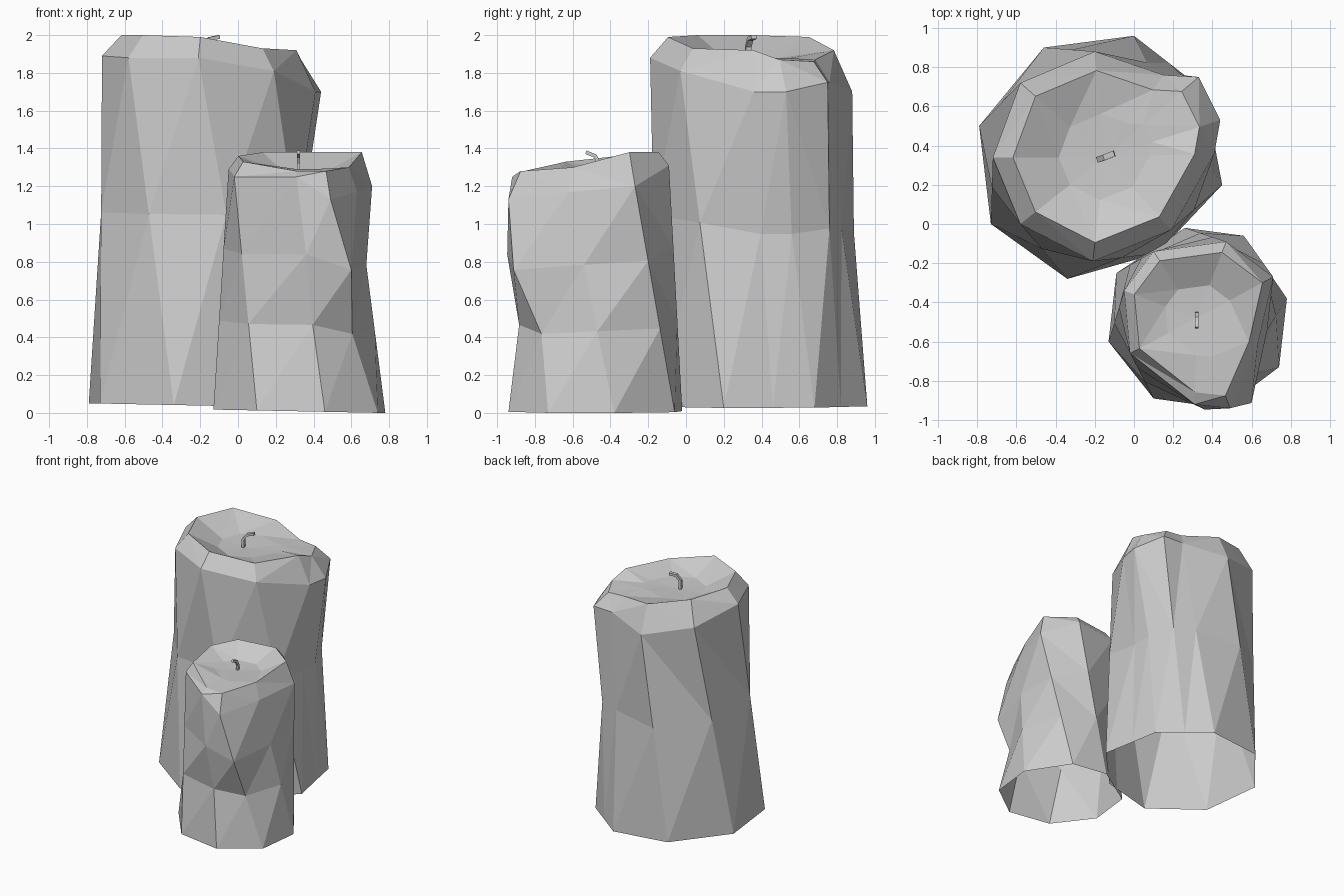
import bpy
import bmesh
from mathutils import Vector

default_cube = bpy.data.objects.get("Cube")
if default_cube:
    bpy.data.objects.remove(default_cube, do_unlink=True)


def make_material(name, color):
    material = bpy.data.materials.new(name)
    material.use_nodes = True
    material.diffuse_color = color
    material.node_tree.nodes["Principled BSDF"].inputs["Base Color"].default_value = color
    return material


wax_grey = make_material("wax grey", (0.6, 0.6, 0.6, 1))


def add_object(name, bm, material):
    mesh = bpy.data.meshes.new(name)
    bm.to_mesh(mesh)
    bm.free()
    mesh.materials.append(material)
    obj = bpy.data.objects.new(name, mesh)
    bpy.context.collection.objects.link(obj)
    return obj


def bridge(bm, lower, upper):
    """Join two rings of vertices with a band of faces."""
    count = len(lower)
    for i in range(count):
        j = (i + 1) % count
        bm.faces.new((lower[i], lower[j], upper[j], upper[i]))


def make_candle(name, columns, center, inset, foot_z, dip_z, waists):
    """Columns hold shoulder (x, y, z), foot (x, y) and rim height, going round
    from the left. Each waist is (height fraction, {column: radial push})."""
    center = Vector(center)
    bm = bmesh.new()
    shoulders = [Vector(column[0]) for column in columns]
    feet = [Vector((*column[1], foot_z - 0.02 * column[1][0])) for column in columns]

    # Wall: foot, waists and shoulder, leaning from one outline to the other
    outlines = [feet]
    for fraction, pushes in waists:
        outline = []
        for i, (foot, shoulder) in enumerate(zip(feet, shoulders)):
            point = foot.lerp(shoulder, fraction)
            outward = Vector((point.x - center.x, point.y - center.y, 0)).normalized()
            outline.append(point + outward * pushes.get(i, 0))
        outlines.append(outline)
    outlines.append(shoulders)

    # Bevelled rim and the melted dip inside it
    rim, dip = [], []
    for shoulder, column in zip(shoulders, columns):
        edge = center.lerp(shoulder, inset)
        rim.append(Vector((edge.x, edge.y, column[2])))
        pool = center.lerp(shoulder, inset * 0.5)
        dip.append(Vector((pool.x, pool.y, dip_z + 0.01)))
    outlines += [rim, dip]

    rings = [[bm.verts.new(point) for point in outline] for outline in outlines]
    for lower, upper in zip(rings, rings[1:]):
        bridge(bm, lower, upper)
    middle = bm.verts.new((center.x, center.y, dip_z))
    last = rings[-1]
    for i, vert in enumerate(last):
        bm.faces.new((vert, last[(i + 1) % len(last)], middle))
    bmesh.ops.triangulate(bm, faces=bm.faces[:], quad_method="SHORT_EDGE")
    return add_object(name, bm, wax_grey)


def make_wick(name, path, side, width, depth):
    """Sweep a small rectangle along a bent path; side is the width direction."""
    bm = bmesh.new()
    points = [Vector(point) for point in path]
    side = Vector(side).normalized()
    rings = []
    for i, point in enumerate(points):
        along = (points[min(i + 1, len(points) - 1)] - points[max(i - 1, 0)]).normalized()
        across = along.cross(side).normalized()
        corners = [(-1, -1), (1, -1), (1, 1), (-1, 1)]
        rings.append([bm.verts.new(point + side * a * width / 2 + across * b * depth / 2)
                      for a, b in corners])
    for lower, upper in zip(rings, rings[1:]):
        bridge(bm, lower, upper)
    bm.faces.new(rings[0][::-1])
    bm.faces.new(rings[-1])
    bmesh.ops.recalc_face_normals(bm, faces=bm.faces[:])
    return add_object(name, bm, wax_grey)


# Tall candle at the back
tall_columns = [
    ((-.72, .34, 1.89), (-.73, 0), 2),
    ((-.58, 0, 1.88), (-.34, -.28), 2),
    ((-.21, -.19, 1.88), (.12, -.15), 1.99),
    ((.19, -.03, 1.81), (.45, .2), 1.93),
    ((.41, .36, 1.7), (.4, .46), 1.92),
    ((.44, .53, 1.7), (.36, .68), 1.87),
    ((.33, .75, 1.75), (.18, .82), 1.86),
    ((.15, .76, 1.75), (0, .96), 1.87),
    ((-.2, .88, 1.7), (-.46, .9), 1.92),
    ((-.58, .72, 1.8), (-.79, .5), 1.99),
]
make_candle("tall_candle", tall_columns, (-.15, .34, 0), .82, .035, 1.87,
            [(.55, {4: -.08, 5: -.09, 6: -.03, 7: -.03})])
make_wick("tall_wick", [(-.18, .33, 1.85), (-.18, .33, 1.94), (-.15, .34, 1.98), (-.1, .36, 1.99)],
          (-.3, 1, 0), .03, .02)

# Short candle in front
short_columns = [
    ((-.05, -.34, 1.29), (-.13, -.6), 1.36),
    ((-.02, -.66, 1.25), (.1, -.89), 1.33),
    ((.31, -.92, 1.25), (.46, -.94), 1.28),
    ((.49, -.94, 1.13), (.74, -.73), 1.28),
    ((.63, -.62, 1.17), (.78, -.38), 1.3),
    ((.71, -.27, 1.2), (.56, -.06), 1.38),
    ((.47, -.09, 1.31), (.26, -.02), 1.38),
    ((.1, -.14, 1.31), (-.09, -.25), 1.38),
]
make_candle("short_candle", short_columns, (.32, -.48, 0), .86, .015, 1.28,
            [(.37, {2: -.05, 3: -.06}), (.67, {2: .02, 3: .05})])
make_wick("short_wick", [(.32, -.46, 1.26), (.32, -.46, 1.32), (.32, -.48, 1.36), (.32, -.53, 1.38)],
          (1, 0, 0), .016, .02)
